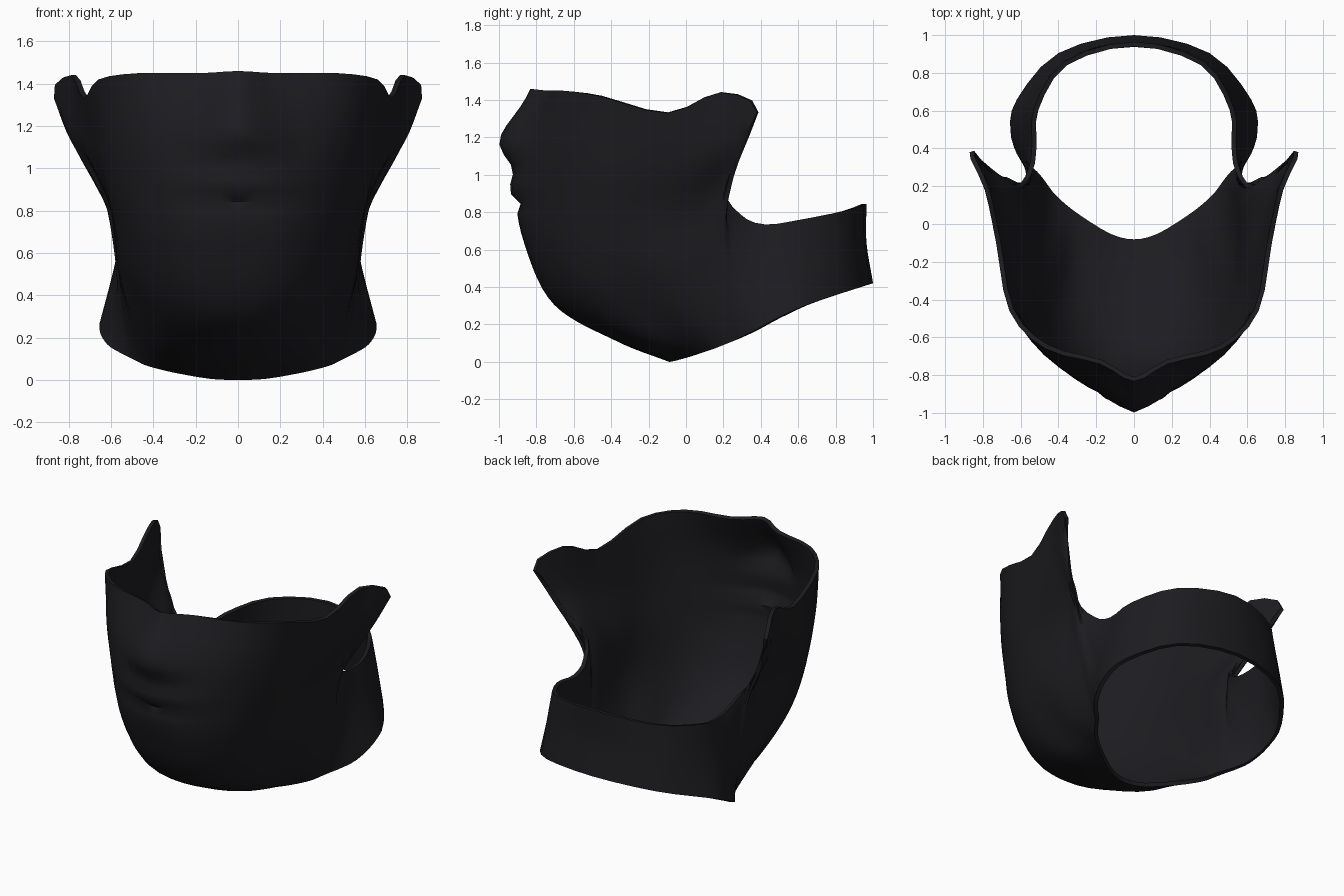
import bpy, bmesh
from math import exp
from mathutils import Vector

if "Cube" in bpy.data.objects:
    bpy.data.objects.remove(bpy.data.objects["Cube"])

# Profiles of the right half, each running from the neck opening up to the rim
FACE = [
    [(0, -.09, 0), (0, -.37, .11), (0, -.71, .31), (0, -.87, .65), (0, -.92, .95), (0, -.93, 1.2), (0, -.83, 1.46)],
    [(.13, -.06, .005), (.15, -.36, .12), (.2, -.67, .32), (.23, -.82, .62), (.24, -.86, .92), (.22, -.84, 1.2), (.18, -.74, 1.45)],
    [(.28, .03, .03), (.33, -.28, .15), (.4, -.52, .38), (.44, -.64, .65), (.46, -.69, .95), (.48, -.69, 1.2), (.47, -.66, 1.45)],
    [(.37, .09, .05), (.42, -.15, .22), (.52, -.3, .5), (.57, -.37, .75), (.62, -.43, 1.0), (.66, -.46, 1.42)],
    [(.44, .15, .07), (.5, -.02, .28), (.56, -.08, .5), (.6, -.1, .8), (.68, -.1, 1.05), (.73, -.1, 1.33)],
]
EAR = [
    [(.48, .2, .09), (.53, .12, .3), (.57, .1, .55), (.61, .1, .85), (.74, .13, 1.12), (.79, .18, 1.44)],
    [(.52, .25, .11), (.55, .2, .35), (.58, .17, .6), (.65, .19, .92), (.79, .28, 1.13), (.87, .38, 1.33)],
    [(.56, .29, .13), (.57, .25, .4), (.58, .22, .7), (.64, .21, .95)],
]
NECK_BAND = [
    [(.62, .37, .17), (.575, .32, .45), (.56, .29, .79)],
    [(.655, .5, .24), (.59, .45, .5), (.54, .42, .735)],
    [(.62, .66, .31), (.57, .64, .52), (.53, .61, .76)],
    [(.4, .905, .39), (.39, .88, .6), (.37, .86, .81)],
    [(0, 1, .42), (0, .965, .64), (0, .965, .845)],
]
ROWS, STEPS = 36, 3


def spline(p0, p1, p2, p3, t):
    return 0.5 * (2 * p1 + (p2 - p0) * t + (2 * p0 - 5 * p1 + 4 * p2 - p3) * t * t
                  + (3 * p1 - p0 - 3 * p2 + p3) * t ** 3)


def resample(points, count):
    """Evenly spaced points along a smooth curve."""
    p = [Vector(q) for q in points]
    p = [2 * p[0] - p[1]] + p + [2 * p[-1] - p[-2]]
    fine = [spline(*p[i:i + 4], k / 12) for i in range(len(p) - 3) for k in range(12)] + [p[-2]]
    length = [0]
    for a, b in zip(fine, fine[1:]):
        length.append(length[-1] + (b - a).length)
    out, k = [], 0
    for n in range(count + 1):
        d = length[-1] * n / count
        while k < len(fine) - 2 and length[k + 1] < d:
            k += 1
        out.append(fine[k].lerp(fine[k + 1], (d - length[k]) / (length[k + 1] - length[k])))
    return out


def bump(x, z, cx, cz, sx, sz):
    return exp(-((x - cx) / sx) ** 2 - ((z - cz) / sz) ** 2)


def sculpt(v):
    """Nose, nostril wing, lips and mouth line pressed into the front."""
    if v.y > -.3:
        return v
    x, z = v.x, v.z
    push = .065 * bump(x, z, 0, 1.18, .12, .15 if z > 1.18 else .1)
    push += .025 * bump(x, z, .15, 1.13, .05, .07)
    push -= .025 * bump(x, z, 0, 1.03, .2, .025)
    push += .025 * bump(x, z, 0, .92, .22, .06)
    push -= .03 * bump(x, z, 0, .84, .27, .025)
    return Vector((x, v.y - push, z))


# Interpolate between profiles, mirroring the end neighbours for a smooth seam
cols = [resample(c, ROWS) for c in FACE + EAR + NECK_BAND]
flip = lambda c: [Vector((-v.x, v.y, v.z)) for v in c]
cols = [flip(cols[1])] + cols + [flip(cols[-2])]
grid = []
for i in range(len(cols) - 3):
    for k in range(STEPS):
        grid.append([spline(*(cols[i + n][j] for n in range(4)), k / STEPS) for j in range(ROWS + 1)])
grid.append(cols[-2])

# Face mask with ears and neck band
bm = bmesh.new()
verts = [[bm.verts.new(sculpt(v)) for v in col] for col in grid]
for a, b in zip(verts, verts[1:]):
    for j in range(ROWS):
        bm.faces.new((a[j], b[j], b[j + 1], a[j + 1]))
for v in verts[0] + verts[-1]:
    v.co.x = 0
mesh = bpy.data.meshes.new("half_face_mask")
bm.to_mesh(mesh)
bm.free()
mask = bpy.data.objects.new("half_face_mask", mesh)
bpy.context.collection.objects.link(mask)

mirror = mask.modifiers.new("mirror", 'MIRROR')
mirror.use_clip = True
solid = mask.modifiers.new("thickness", 'SOLIDIFY')
solid.thickness = .025
solid.offset = -1

black = bpy.data.materials.new("black")
black.diffuse_color = (.012, .012, .015, 1)
black.use_nodes = True
black.node_tree.nodes["Principled BSDF"].inputs["Base Color"].default_value = black.diffuse_color
mesh.materials.append(black)
bpy.context.view_layer.objects.active = mask
mask.select_set(True)
bpy.ops.object.modifier_apply(modifier="mirror")
bpy.ops.object.modifier_apply(modifier="thickness")
bpy.ops.object.shade_smooth_by_angle(angle=.9)
